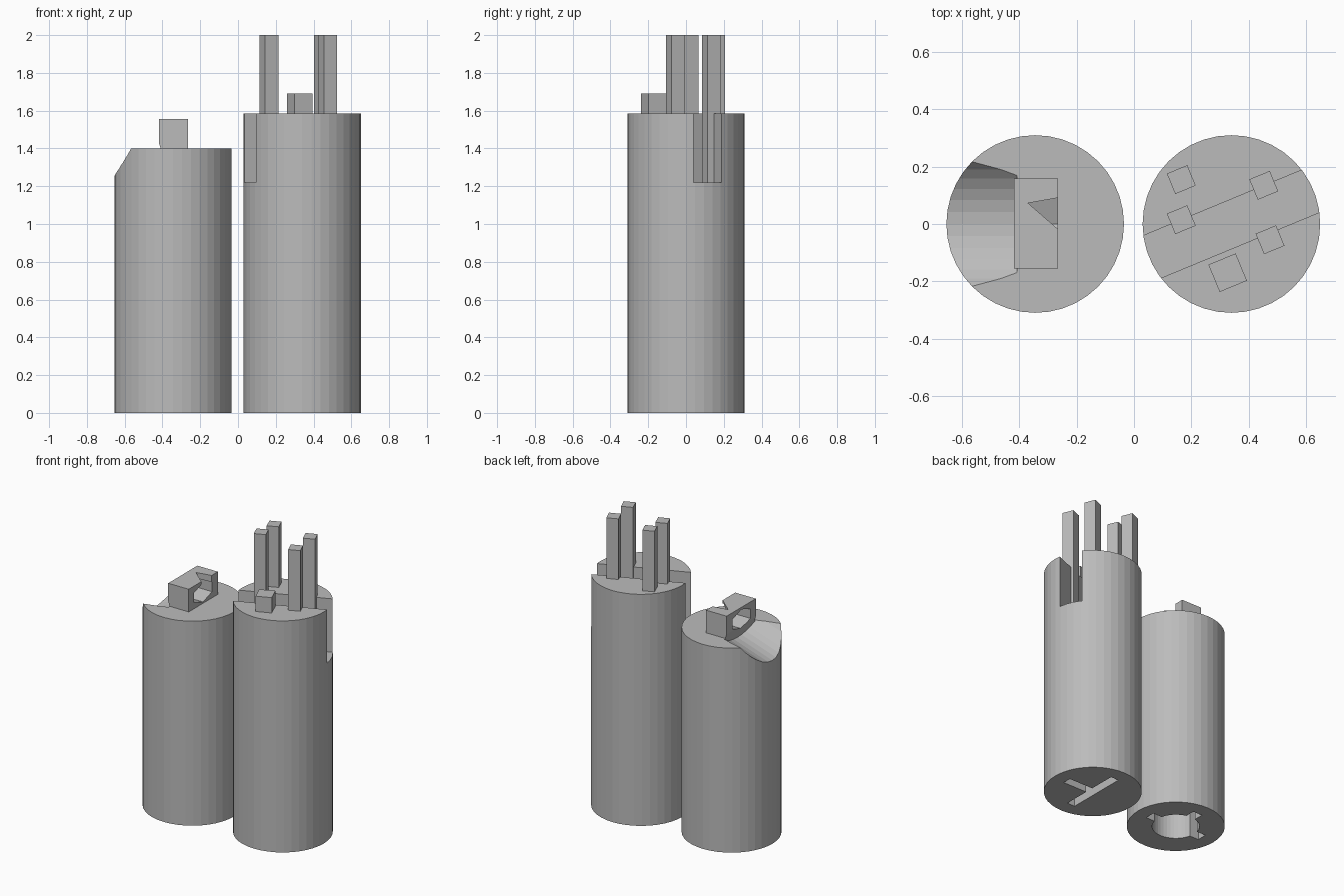
import bpy
import bmesh
from math import radians, atan
from mathutils import Matrix, Vector

old = bpy.data.objects.get("Cube")
if old:
    bpy.data.objects.remove(old)

grey = bpy.data.materials.new("plain grey")
grey.use_nodes = True
colour = (0.5, 0.5, 0.5, 1)
grey.diffuse_color = colour
grey.node_tree.nodes["Principled BSDF"].inputs["Base Color"].default_value = colour

TURN = radians(22.5)
SIDES = 40
RADIUS = 0.31


def finish(name, bm):
    mesh = bpy.data.meshes.new(name)
    bmesh.ops.recalc_face_normals(bm, faces=bm.faces)
    bm.to_mesh(mesh)
    bm.free()
    mesh.materials.append(grey)
    obj = bpy.data.objects.new(name, mesh)
    bpy.context.collection.objects.link(obj)
    return obj


def box(name, centre, size, turn=0):
    bm = bmesh.new()
    matrix = (Matrix.Translation(centre) @ Matrix.Rotation(turn, 4, "Z")
              @ Matrix.Diagonal((*size, 1)))
    bmesh.ops.create_cube(bm, size=1, matrix=matrix)
    return finish(name, bm)


def rod(name, start, end, radius, sides=SIDES, stretch=1):
    """Cylinder between two points, optionally stretched in y."""
    start, end = Vector(start), Vector(end)
    axis = end - start
    matrix = (Matrix.Translation((start + end) / 2)
              @ Matrix.Diagonal((1, stretch, 1, 1))
              @ axis.to_track_quat("Z", "Y").to_matrix().to_4x4())
    bm = bmesh.new()
    bmesh.ops.create_cone(bm, cap_ends=True, segments=sides, radius1=radius,
                          radius2=radius, depth=axis.length, matrix=matrix)
    return finish(name, bm)


def prism(name, outline, bottom, top):
    bm = bmesh.new()
    face = bm.faces.new([bm.verts.new((x, y, bottom)) for x, y in outline])
    new = bmesh.ops.extrude_face_region(bm, geom=[face])["geom"]
    bmesh.ops.translate(bm, vec=(0, 0, top - bottom),
                        verts=[v for v in new if isinstance(v, bmesh.types.BMVert)])
    return finish(name, bm)


def cut(target, *cutters):
    for cutter in cutters:
        cutter.hide_render = True
        mod = target.modifiers.new("cut", "BOOLEAN")
        mod.operation = "DIFFERENCE"
        mod.solver = "EXACT"
        mod.object = cutter
        bpy.context.view_layer.objects.active = target
        bpy.ops.object.modifier_apply(modifier=mod.name)
        bpy.data.objects.remove(cutter)


def key_arms(x, turn, depth, reach, width):
    """A bar with one stem, cut up into the base."""
    rot = Matrix.Rotation(turn, 3, "Z")
    bar = box("bar_cutter", (x, 0, depth / 2 - 0.05),
              (width, 2 * reach, depth + 0.1), turn)
    stem = box("stem_cutter", Vector((x, 0, depth / 2 - 0.05)) + rot @ Vector((reach / 2, 0, 0)),
               (reach, width, depth + 0.1), turn)
    return bar, stem


# Tall body with a diagonal slot and a three-armed keyhole underneath
TALL_X, TALL_TOP, SLOT_FLOOR = 0.34, 1.585, 1.22
tall = rod("tall_body", (TALL_X, 0, 0), (TALL_X, 0, TALL_TOP), RADIUS)
cut(tall,
    box("slot_cutter", (TALL_X, 0, SLOT_FLOOR + 0.25), (1, 0.16, 0.5), TURN),
    *key_arms(TALL_X, 0, 0.3, 0.215, 0.06))

# Four long pins and a short key block
pins = [(0.165, 0.155), (0.165, 0.015), (0.453, 0.135), (0.475, -0.055)]
for i, (x, y) in enumerate(pins):
    box(f"pin_{i + 1}", (x, y, (2 + SLOT_FLOOR) / 2), (0.077, 0.077, 2 - SLOT_FLOOR), TURN)
box("key_block", (0.327, -0.17, 1.62), (0.103, 0.103, 0.14), TURN)

# Short body with a sloping trough and a round keyed socket underneath
SHORT_X, SHORT_TOP = -0.345, 1.40
SLOPE, TROUGH_R = 0.33, 0.27
axis = Vector((1, 0, SLOPE)).normalized()
across = Vector((-SLOPE, 0, 1)).normalized()
trough_end = Vector((-0.39, 0, 1.342)) + across * TROUGH_R


def trough():
    return rod("trough_cutter", trough_end - axis * 0.6, trough_end, TROUGH_R)


short = rod("short_body", (SHORT_X, 0, 0), (SHORT_X, 0, SHORT_TOP), RADIUS)
cut(short, trough(),
    rod("socket_cutter", (SHORT_X, 0, -0.1), (SHORT_X, 0, 0.3), 0.15),
    *key_arms(SHORT_X, radians(90), 0.3, 0.215, 0.07))

# Spout block on top, hollowed through with an angular opening
spout = box("spout_block", (-0.342, 0.002, 1.4775), (0.155, 0.315, 0.155))
cut(spout, trough(),
    rod("tunnel_cutter", (-0.6, 0, 1.475), (-0.2, 0, 1.475), 0.066, 6, 1.7),
    prism("opening_cutter", [(-0.37, 0.073), (-0.2, -0.075), (-0.2, 0.103)], 1.48, 1.6))
